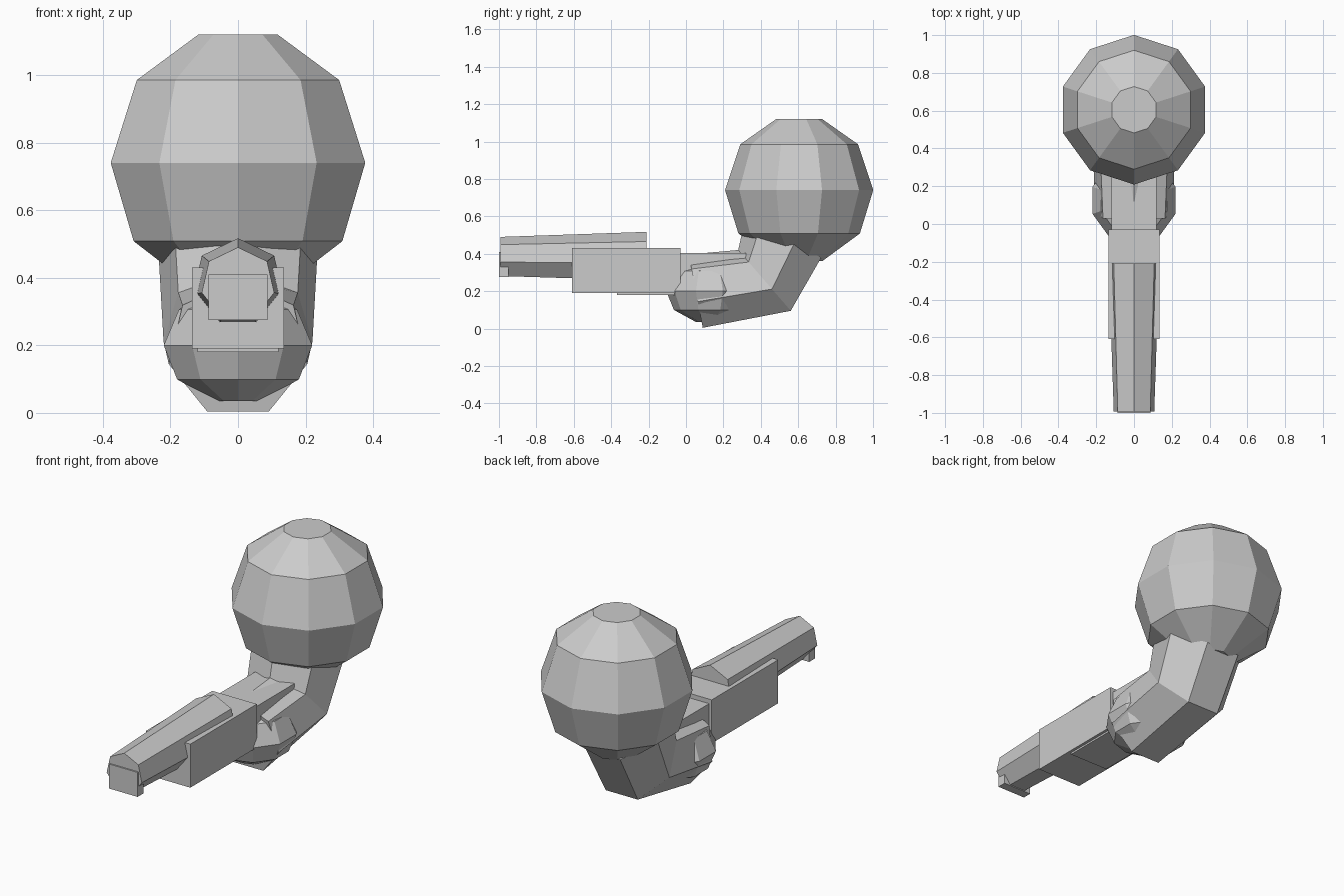
import bpy, bmesh, math
from mathutils import Vector

cube = bpy.data.objects.get("Cube")
if cube:
    bpy.data.objects.remove(cube, do_unlink=True)

# One plain grey for everything
grey = bpy.data.materials.new("plain grey")
grey.use_nodes = True
colour = (0.6, 0.6, 0.6, 1)
grey.diffuse_color = colour
grey.node_tree.nodes["Principled BSDF"].inputs["Base Color"].default_value = colour


def finish(name, bm):
    bmesh.ops.recalc_face_normals(bm, faces=bm.faces)
    mesh = bpy.data.meshes.new(name)
    bm.to_mesh(mesh)
    bm.free()
    mesh.materials.append(grey)
    obj = bpy.data.objects.new(name, mesh)
    bpy.context.collection.objects.link(obj)
    return obj


def loft(name, sections, sides):
    """Skin rings given as (centre, first-corner axis, side axis, radius)."""
    bm = bmesh.new()
    rings = []
    for centre, up, side, radius in sections:
        ring = []
        for i in range(sides):
            a = math.tau * i / sides
            ring.append(bm.verts.new(centre + radius * (up * math.cos(a) + side * math.sin(a))))
        rings.append(ring)
    for low, high in zip(rings, rings[1:]):
        for i in range(sides):
            j = (i + 1) % sides
            bm.faces.new((low[i], low[j], high[j], high[i]))
    bm.faces.new(rings[0])
    bm.faces.new(rings[-1])
    return finish(name, bm)


X, Y, Z = Vector((1, 0, 0)), Vector((0, 1, 0)), Vector((0, 0, 1))


def ball(name, y, z, radius, half_height):
    """Ten-sided ball with flat caps: (height, width) fractions per ring."""
    profile = [(-1, 0.31), (-0.61, 0.82), (0, 1), (0.645, 0.795), (1, 0.31)]
    loft(name, [(Vector((0, y, z + h * half_height)), Y, X, radius * w)
                for h, w in profile], 10)


def tube(name, stations):
    """Seven-sided tube in the middle plane: (y, z, up y, up z, radius)."""
    loft(name, [(Vector((0, y, z)), Vector((0, uy, uz)).normalized(), X, r)
                for y, z, uy, uz, r in stations], 7)


def box(name, half_width, y0, y1, z0, z1):
    bm = bmesh.new()
    bmesh.ops.create_cube(bm, size=1)
    for v in bm.verts:
        v.co.x *= 2 * half_width
        v.co.y = (y0 + y1) / 2 + v.co.y * (y1 - y0)
        v.co.z = (z0 + z1) / 2 + v.co.z * (z1 - z0)
    finish(name, bm)


# Shoulder, arm and hand
ball("shoulder", 0.605, 0.74, 0.396, 0.38)
tube("bent_arm", [
    (0.054, 0.19, -0.188, 0.982, 0.21),
    (0.427, 0.249, -0.654, 0.756, 0.226),
    (0.53, 0.477, -0.89, 0.45, 0.24),
])
ball("hand", 0.125, 0.2, 0.231, 0.165)

# Weapon held in the hand
tube("barrel", [(-0.992, 0.38, 0, 1, 0.11), (-0.21, 0.38, 0, 1, 0.137)])
box("muzzle_block", 0.087, -1, -0.95, 0.275, 0.41)
box("receiver", 0.136, -0.61, -0.03, 0.19, 0.43)
box("under_plate", 0.12, -0.37, 0, 0.18, 0.3)
box("stock", 0.12, -0.03, 0.32, 0.22, 0.405)
